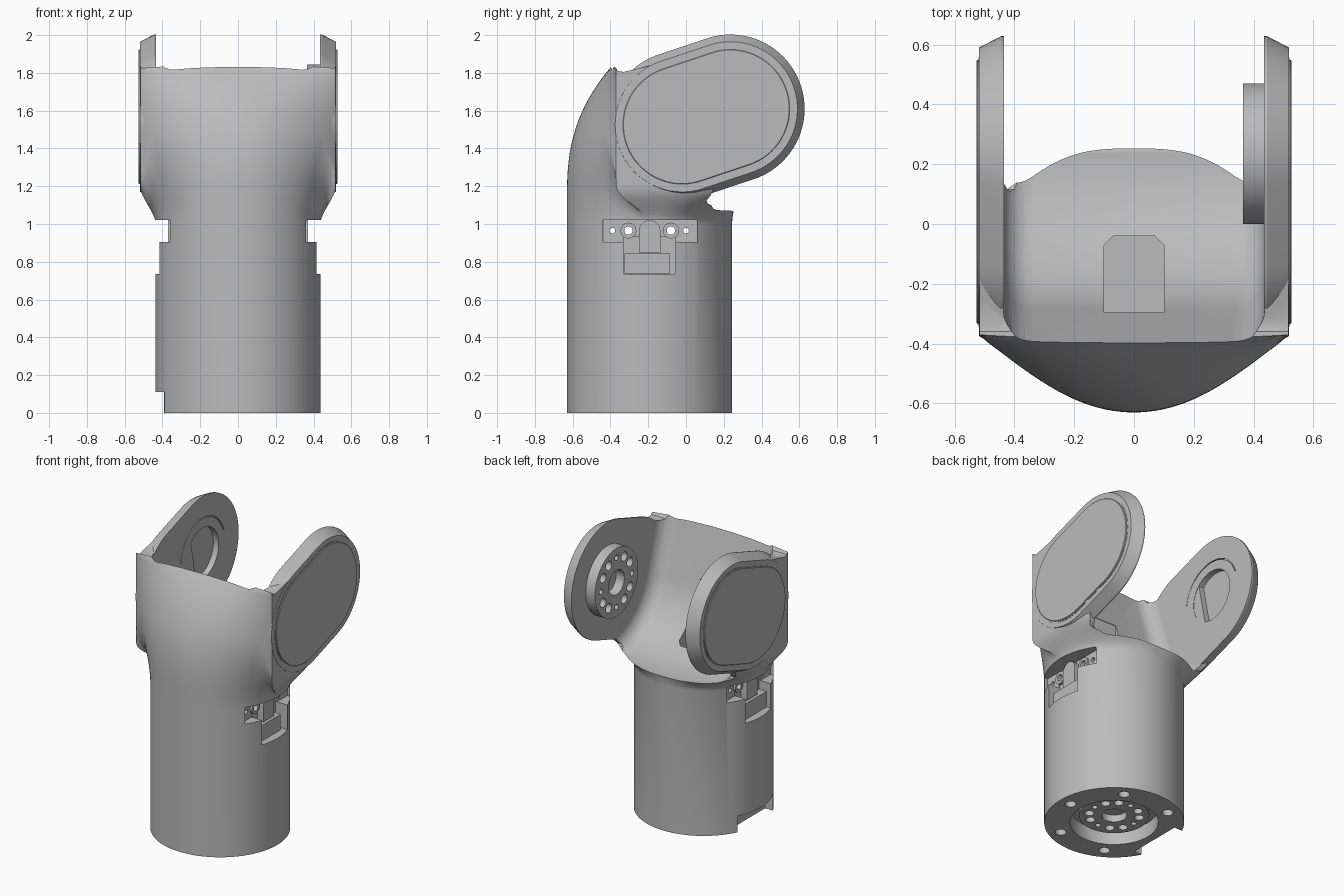
import bpy, bmesh
from math import sin, cos, pi, sqrt, radians

if "Cube" in bpy.data.objects:
    bpy.data.objects.remove(bpy.data.objects["Cube"])

mat = bpy.data.materials.new("satin_grey")
mat.use_nodes = True
GREY = (0.5, 0.5, 0.5, 1)
mat.diffuse_color = GREY
mat.node_tree.nodes["Principled BSDF"].inputs["Base Color"].default_value = GREY

R, CY = 0.437, -0.193                  # tube radius and centre
TILT = radians(17)
JOINT = (0.235, 1.61)                  # elbow axis in (y, z)
HEEL = (-0.02, 1.525)                  # lower end of the fork stadium


def solids(name, *lofts):
    """Each loft is a list of rings; skin them and cap the ends."""
    bm = bmesh.new()
    for rings in lofts:
        vs = [[bm.verts.new(p) for p in ring] for ring in rings]
        n = len(vs[0])
        for a, b in zip(vs, vs[1:]):
            for i in range(n):
                j = (i + 1) % n
                bm.faces.new((a[i], a[j], b[j], b[i]))
        bm.faces.new(vs[0])
        bm.faces.new(vs[-1])
    bmesh.ops.recalc_face_normals(bm, faces=bm.faces)
    me = bpy.data.meshes.new(name)
    bm.to_mesh(me)
    bm.free()
    me.materials.append(mat)
    ob = bpy.data.objects.new(name, me)
    bpy.context.collection.objects.link(ob)
    return ob


def prism(profile, x0, x1):
    return [[(x, y, z) for y, z in profile] for x in (x0, x1)]


def box(x0, x1, y0, y1, z0, z1):
    return prism([(y0, z0), (y1, z0), (y1, z1), (y0, z1)], x0, x1)


def disc(axis, u, v, r, a, b, n=32):
    """Cylinder along x (u, v = y, z) or along z (u, v = x, y)."""
    pts = [(u + r * cos(2 * pi * i / n), v + r * sin(2 * pi * i / n)) for i in range(n)]
    return [[(h, *p) if axis == "x" else (*p, h) for p in pts] for h in (a, b)]


def activate(ob):
    bpy.ops.object.select_all(action="DESELECT")
    ob.select_set(True)
    bpy.context.view_layer.objects.active = ob


def boolean(ob, cutter, op="DIFFERENCE"):
    cutter.hide_render = True
    m = ob.modifiers.new("cut", "BOOLEAN")
    m.operation, m.solver, m.object = op, "EXACT", cutter
    activate(ob)
    bpy.ops.object.modifier_apply(modifier=m.name)
    bpy.data.objects.remove(cutter)


def smooth(ob, angle=32):
    activate(ob)
    bpy.ops.object.shade_smooth_by_angle(angle=radians(angle))


def ramp(a, b, z):
    t = min(1, max(0, (z - a) / (b - a)))
    return t * t * (3 - 2 * t)


def section(z, n=128):
    """Round tube section that flares into a wide, square-backed shell."""
    front = -0.63 + 0.24 * max(0, (z - 1.15) / 0.69) ** 2.5
    corner = max(-0.37, front + 0.03)
    ring = []
    for i in range(n):
        a = 2 * pi * i / n
        c, s = cos(a), sin(a)
        x0, y0 = R * c, CY - R * s
        if s >= 0:
            y0 += (front + 0.63) * s
            x1, y1 = 0.517 * c, front + (corner - front) * c * c
            t = ramp(1.0, 1.2 + 0.28 * min(1, 2 * s), z)
        else:
            x1 = 0.517 * abs(c) ** 0.4 * (1 if c > 0 else -1)
            y1 = CY + 0.47 * abs(s) ** 0.5
            t = ramp(1.0, 1.2, z)
        ring.append((x0 + (x1 - x0) * t, y0 + (y1 - y0) * t, z))
    return ring


def cradle(r, n=56):
    """Tilted U outline swept clear by the neighbouring link."""
    up = (-0.85 * sin(TILT), 0.85 * cos(TILT))
    arc = [(JOINT[0] + r * cos(pi + TILT + pi * i / n),
            JOINT[1] + r * sin(pi + TILT + pi * i / n)) for i in range(n + 1)]
    return arc + [(y + up[0], z + up[1]) for y, z in (arc[-1], arc[0])]


def stadium(r, x, n=40):
    pts = []
    for (y, z), start in ((JOINT, -pi / 2), (HEEL, pi / 2)):
        for i in range(n + 1):
            a = TILT + start + pi * i / n
            pts.append((x, y + r * cos(a), z + r * sin(a)))
    return pts


# Main shell: lofted tube and flare, trimmed to its side outline
body = solids("main_shell", [section(z) for z in [0] + [1.0 + 0.025 * i for i in range(37)]])
outline = [(-0.8, -0.1), (0.4, -0.1), (0.4, 1.04), (0.26, 1.065), (0.14, 1.095),
           (0.115, 1.108), (0.108, 1.125), (0.13, 1.15), (0.2, 1.3), (0.1, 1.78),
           (-0.1, 1.86), (-0.33, 1.805), (-0.36, 1.81), (-0.385, 1.845), (-0.8, 1.85)]
boolean(body, solids("outline_cutter", prism(outline, -0.8, 0.8)), "INTERSECT")

# Concave cradle with rounded corners against the fork arms
cuts = [(0.437 - 0.1 * (1 - sin(k * pi / 12)), 0.1 * (1 - cos(k * pi / 12))) for k in range(7)]
cuts = [(-x, d) for x, d in reversed(cuts)] + cuts
boolean(body, solids("cradle_cutter",
                     [[(x, y, z) for y, z in cradle(0.54 - d)] for x, d in cuts]))

# Cable slot in the cradle floor
slot = [(-0.1, -0.3), (0.1, -0.3), (0.1, -0.07), (0.07, -0.04), (-0.07, -0.04), (-0.1, -0.07)]
boolean(body, solids("slot_cutter", [[(x, y, z) for x, y in slot] for z in (1.08, 1.5)]))

# Side pockets for the connectors, the base notch and the base bore
pockets, deep = [], []
for s in (-1, 1):
    pockets.append(box(s * 0.335, s * 0.6, -0.44, 0.06, 0.905, 1.02))
    deep.append(box(s * 0.325, s * 0.6, -0.33, -0.055, 0.735, 0.93))
pockets.append(disc("z", 0, CY, 0.275, -0.1, 0.1, 64))
deep.append(box(-0.6, -0.33, -0.39, 0, -0.1, 0.11))
for cutter in (pockets, deep):
    boolean(body, solids("pocket_cutter", *cutter))

# Through holes across the pockets and bolt holes around the base
holes = [disc("x", y, 0.965, r, -0.5, 0.5, 24)
         for y, r in ((-0.39, 0.015), (-0.305, 0.022), (-0.08, 0.022), (0.0, 0.015))]
for k in range(6):
    if k != 3:
        a = k * pi / 3
        holes.append(disc("z", 0.355 * cos(a), CY + 0.355 * sin(a), 0.035, -0.1, 0.06, 24))
boolean(body, solids("hole_cutter", *holes))
smooth(body)

# Connectors sitting in the side pockets
arch = [(-0.25, 0.85), (-0.135, 0.85)] + [
    (-0.1925 + 0.0575 * cos(pi * i / 12), 0.962 + 0.0575 * sin(pi * i / 12)) for i in range(13)]
for side, s in (("left", 1), ("right", -1)):
    ob = solids(side + "_connector_block", box(s * 0.32, s * 0.385, -0.325, -0.085, 0.737, 0.845))
    ob = solids(side + "_connector_tab", prism(arch, s * 0.32, s * 0.37))
    smooth(ob)
    for j, y in enumerate((-0.305, -0.08)):
        ring = solids(f"{side}_bolt_collar_{j + 1}", disc("x", y, 0.965, 0.042, s * 0.33, s * 0.35))
        boolean(ring, solids("collar_cutter", disc("x", y, 0.965, 0.022, s * 0.3, s * 0.4, 24)))
        smooth(ring)

# Fork arms with chamfered rims and raised covers
for side, s in (("left", 1), ("right", -1)):
    arm = solids(side + "_fork_arm", [stadium(r, s * x) for r, x in
                                      ((0.393, 0.435), (0.393, 0.445), (0.355, 0.518))])
    if s < 0:
        # Round bearing recess and a curved guide groove
        boolean(arm, solids("recess_cutter", disc("x", *JOINT, 0.175, -0.475, -0.4, 64)))
        arc = [(r, pi * (0.1 + 0.9 * i / 30)) for r, ids in
               ((0.245, range(31)), (0.238, range(30, -1, -1))) for i in ids]
        arc = [(JOINT[0] + r * cos(a), JOINT[1] + r * sin(a)) for r, a in arc]
        boolean(arm, solids("groove_cutter", prism(arc, -0.445, -0.4)))
    else:
        # Small shoulder step around the hub
        pass
    smooth(arm, 20)
    groove = solids(side + "_cover_seat", [stadium(0.322, s * x) for x in (0.51, 0.520)])
    cover = solids(side + "_cover", [stadium(r, s * x) for r, x in
                                     ((0.314, 0.51), (0.314, 0.523), (0.311, 0.526))])
    smooth(groove)
    smooth(cover)


def flange(name, axis, u, v, r, a, b):
    """Drive flange: centre bore and a ring of alternating bolt holes."""
    ob = solids(name, disc(axis, u, v, r, a, b, 64))
    lo, hi = min(a, b) - 0.1, max(a, b) - 0.012
    drill = [disc(axis, u, v, 0.36 * r, lo, hi)]
    for k in range(12):
        t = k * pi / 6
        drill.append(disc(axis, u + 0.72 * r * cos(t), v + 0.72 * r * sin(t),
                          r * (0.08 if k % 3 == 0 else 0.135), lo, hi, 20))
    boolean(ob, solids("drill_cutter", *drill))
    smooth(ob)


# Drive flanges: elbow side and base
flange("elbow_flange", "x", *JOINT, 0.235, 0.365, 0.44)
flange("base_flange", "z", 0, CY, 0.22, 0.05, 0.11)
